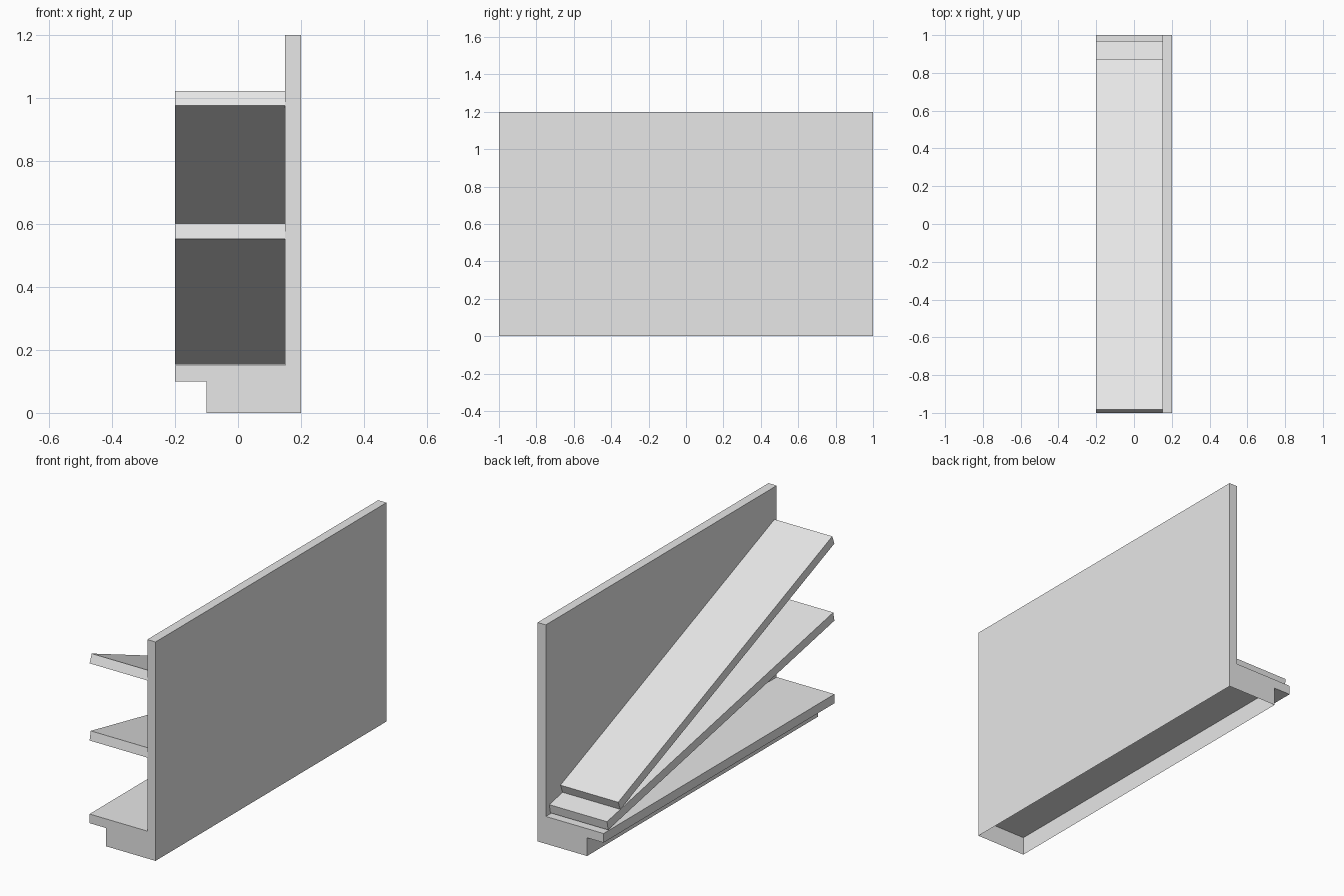
import bpy
import bmesh
from math import radians, sin, cos

cube = bpy.data.objects.get("Cube")
if cube:
    bpy.data.objects.remove(cube, do_unlink=True)

grey = bpy.data.materials.new("light_grey")
grey.use_nodes = True
grey.diffuse_color = (0.8, 0.8, 0.8, 1)
grey.node_tree.nodes["Principled BSDF"].inputs["Base Color"].default_value = (0.8, 0.8, 0.8, 1)

LEFT, WALL, HALF = -0.2, 0.15, 1.0   # shelf edge, wall face, half length
THICK = 0.05


def finish(bm, name):
    mesh = bpy.data.meshes.new(name)
    bm.to_mesh(mesh)
    bm.free()
    mesh.materials.append(grey)
    obj = bpy.data.objects.new(name, mesh)
    bpy.context.collection.objects.link(obj)
    return obj


def prism(front, back):
    """Closed solid between two matching outlines."""
    bm = bmesh.new()
    a = [bm.verts.new(p) for p in front]
    b = [bm.verts.new(p) for p in back]
    bm.faces.new(a)
    bm.faces.new(b[::-1])
    for i in range(len(a)):
        j = (i + 1) % len(a)
        bm.faces.new((a[i], b[i], b[j], a[j]))
    bmesh.ops.recalc_face_normals(bm, faces=bm.faces[:])
    return bm


# Wall, bottom shelf and plinth as one extruded profile
profile = [(-0.1, 0), (0.2, 0), (0.2, 1.2), (WALL, 1.2),
           (WALL, 0.15), (LEFT, 0.15), (LEFT, 0.1), (-0.1, 0.1)]
bm = prism([(x, -HALF, z) for x, z in profile],
           [(x, HALF, z) for x, z in profile])
# The plinth is open underneath, closed by a recessed ceiling
bottom = [f for f in bm.faces if all(v.co.z < 0.001 for v in f.verts)]
bmesh.ops.delete(bm, geom=bottom, context='FACES_ONLY')
bm.faces.new([bm.verts.new((x, y, 0.1)) for x, y in
              ((-0.1, -HALF), (-0.1, HALF), (0.2, HALF), (0.2, -HALF))])
finish(bm, "wall_and_base")


# Sloping shelves, rising towards the front
def sloping_shelf(name, angle, high_z, length=2.0):
    s, c = sin(radians(angle)), cos(radians(angle))
    y0, z0 = -HALF, high_z
    y1, z1 = y0 + length * c, z0 - length * s
    up_y, up_z = THICK * s, THICK * c
    outline = [(y0, z0), (y1, z1), (y1 + up_y, z1 + up_z), (y0 + up_y, z0 + up_z)]
    finish(prism([(LEFT, y, z) for y, z in outline],
                 [(WALL, y, z) for y, z in outline]), name)


sloping_shelf("lower_sloping_shelf", 11.5, 0.553)
sloping_shelf("upper_sloping_shelf", 22, 0.976)
